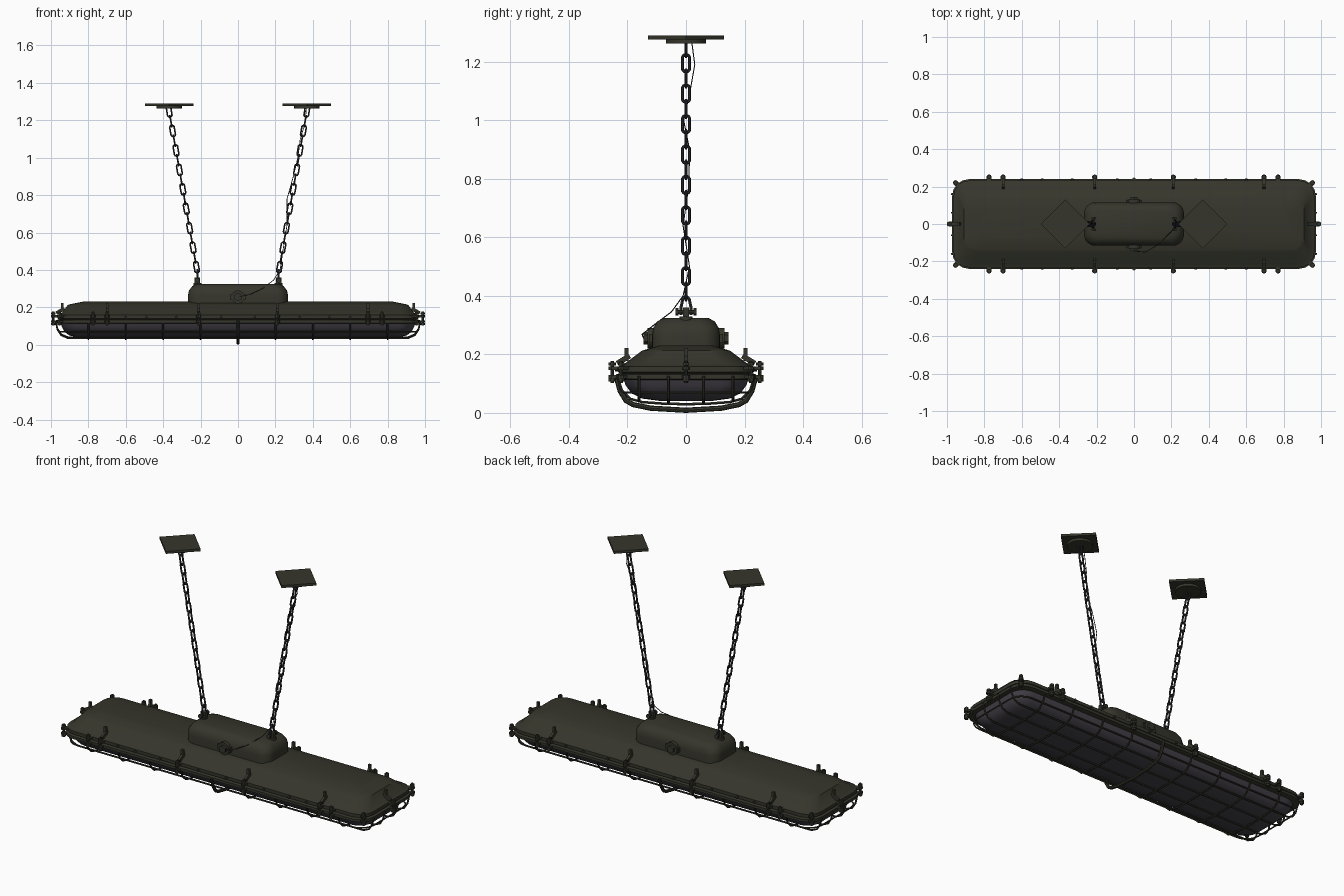
import bpy, bmesh, math
from mathutils import Vector, Matrix

if "Cube" in bpy.data.objects:
    bpy.data.objects.remove(bpy.data.objects["Cube"])

def material(name, col):
    m = bpy.data.materials.new(name)
    m.diffuse_color = (*col, 1)
    m.use_nodes = True
    m.node_tree.nodes["Principled BSDF"].inputs["Base Color"].default_value = m.diffuse_color
    return m

OLIVE = material("dark olive paint", (0.036, 0.036, 0.025))
GLASS = material("smoky grey glass", (0.058, 0.053, 0.066))
STEEL = material("dark steel", (0.030, 0.029, 0.034))

def add(name, bm, mat):
    bmesh.ops.recalc_face_normals(bm, faces=bm.faces)
    me = bpy.data.meshes.new(name)
    bm.to_mesh(me)
    bm.free()
    ob = bpy.data.objects.new(name, me)
    bpy.context.collection.objects.link(ob)
    me.materials.append(mat)
    return ob

def outline(hx, hy, r, z, seg):
    pts = []
    for q, (sx, sy) in enumerate([(1, 1), (-1, 1), (-1, -1), (1, -1)]):
        for k in range(seg + 1):
            a = math.pi / 2 * (q + k / seg)
            pts.append((sx * (hx - r) + r * math.cos(a), sy * (hy - r) + r * math.sin(a), z))
    return pts

def loft(name, rings, mat, seg=4):
    """Stack of rounded rectangles (half x, half y, corner radius, z), capped."""
    bm = bmesh.new()
    loops = [[bm.verts.new(p) for p in outline(*r, seg)] for r in rings]
    n = len(loops[0])
    for a, b in zip(loops, loops[1:]):
        for i in range(n):
            bm.faces.new((a[i], a[(i + 1) % n], b[(i + 1) % n], b[i]))
    bm.faces.new(loops[0])
    bm.faces.new(loops[-1])
    return add(name, bm, mat)

def wires(name, paths, r, mat, closed=False, res=1):
    """Round rods along point paths, turned into one mesh."""
    cu = bpy.data.curves.new(name, 'CURVE')
    cu.dimensions = '3D'
    cu.bevel_depth, cu.bevel_resolution = r, res
    cu.use_fill_caps = True
    for p in paths:
        s = cu.splines.new('POLY')
        s.points.add(len(p) - 1)
        for sp, co in zip(s.points, p):
            sp.co = (*co, 1)
        s.use_cyclic_u = closed
    tmp = bpy.data.objects.new(name + " helper", cu)
    bpy.context.collection.objects.link(tmp)
    dg = bpy.context.evaluated_depsgraph_get()
    me = bpy.data.meshes.new_from_object(tmp.evaluated_get(dg))
    bpy.data.objects.remove(tmp)
    me.materials.clear()
    me.materials.append(mat)
    ob = bpy.data.objects.new(name, me)
    bpy.context.collection.objects.link(ob)
    return ob

def cyl(bm, c, r, h, axis='Z', seg=12, r2=None):
    rot = {'Z': Matrix(), 'X': Matrix.Rotation(math.pi / 2, 4, 'Y'),
           'Y': Matrix.Rotation(math.pi / 2, 4, 'X')}[axis]
    bmesh.ops.create_cone(bm, cap_ends=True, segments=seg, radius1=r, radius2=r if r2 is None else r2,
                          depth=h, matrix=Matrix.Translation(c) @ rot)

def box(bm, c, s, rot=Matrix()):
    bmesh.ops.create_cube(bm, size=1, matrix=Matrix.Translation(c) @ rot @ Matrix.Diagonal((*s, 1)))

# Housing, rim, glass and top box
loft("housing", [(.955, .225, .08, .135), (.965, .233, .085, .14), (.965, .233, .085, .158),
                 (.945, .213, .08, .166), (.91, .15, .07, .213), (.895, .135, .06, .217),
                 (.83, .09, .04, .230)], OLIVE)
loft("cage_rim", [(.96, .228, .085, .113), (.972, .24, .09, .116), (.972, .24, .09, .131),
                  (.96, .228, .085, .135)], OLIVE)
loft("glass_cover", [(.95, .215, .085, .125), (.942, .207, .085, .095), (.925, .185, .08, .066),
                     (.90, .15, .07, .049), (.86, .09, .05, .041)], GLASS, 5)
loft("top_box", [(.267, .116, .06, .212), (.267, .116, .06, .265), (.262, .112, .06, .29),
                 (.245, .098, .055, .313), (.22, .075, .045, .325)], OLIVE, 6)

# Cage: cross wires, lengthwise wires and the heavy centre hoop
half = [(.236, .125), (.218, .075), (.19, .048), (.15, .037), (.07, .031)]
section = half + [(0, .03)] + [(-y, z) for y, z in reversed(half)]
wires("cage_cross_wires", [[(x, y, z) for y, z in section]
      for x in (-.8, -.6, -.4, -.2, .2, .4, .6, .8)], .005, OLIVE)
end = [(.975, .125), (.965, .08), (.945, .05), (.91, .035)]
paths = []
for y, dz in ((-.16, .006), (-.06, 0), (.06, 0), (.16, .006)):
    run = end + [(-x, z) for x, z in reversed(end)]
    paths.append([(x, y, z + dz * (z < .1)) for x, z in run])
wires("cage_long_wires", paths, .005, OLIVE)
wires("cage_side_wires", [outline(.955, .212, .08, .07, 4)], .004, OLIVE, True)
hoop = [(.24, .13), (.225, .075), (.205, .042), (.18, .028), (.12, .016)]
wires("centre_hoop", [[(0, y, z) for y, z in hoop + [(0, .009)] + [(-y, z) for y, z in reversed(hoop)]]],
      .009, OLIVE, res=2)

# Rim clamps: bolt, nuts, lug and strap, placed around the rim
def clamp(bm, x, y, ang, strap):
    part = bmesh.new()
    cyl(part, (0, .013, .14), .006, .075, seg=8)
    for z in (.112, .167):
        cyl(part, (0, .013, z), .012, .011, seg=6)
    for z in (.124, .152):
        cyl(part, (0, .012, z), .014, .012, seg=10)
        box(part, (0, -.004, z), (.026, .03, .012))
    if strap:
        box(part, (0, -.025, .182), (.014, .05, .018), Matrix.Rotation(-.55, 4, 'X'))
        box(part, (0, -.035, .2), (.014, .014, .045))
    part.transform(Matrix.Translation((x, y, 0)) @ Matrix.Rotation(ang, 4, 'Z'))
    me = bpy.data.meshes.new("tmp")
    part.to_mesh(me)
    part.free()
    bm.from_mesh(me)
    bpy.data.meshes.remove(me)

bm = bmesh.new()
for x in (-.775, -.7, -.21, .21, .695, .77):
    for s in (1, -1):
        clamp(bm, x, s * .239, 0 if s > 0 else math.pi, abs(x) < .75)
for s in (1, -1):
    clamp(bm, s * .975, 0, -s * math.pi / 2, True)
    for t in (1, -1):
        clamp(bm, s * .945, t * .212, math.atan2(t, s) - math.pi / 2, False)
add("rim_clamps", bm, OLIVE)

# Small rivets along the rim
bm = bmesh.new()
for x in (-.6, -.49, -.33, -.09, .09, .33, .49, .6):
    for s in (1, -1):
        cyl(bm, (x, s * .235, .149), .007, .014, 'Y', 8)
add("rim_rivets", bm, OLIVE)

# Cable glands on both long sides of the top box
bm = bmesh.new()
for s in (1, -1):
    cyl(bm, (0, s * .12, .255), .035, .024, 'Y', 16)
    cyl(bm, (0, s * .137, .255), .022, .016, 'Y', 6)
    box(bm, (0, s * .118, .255), (.085, .018, .028))
add("cable_glands", bm, OLIVE)

# Chains, shackles and ceiling plates
for s, side in ((-1, "left"), (1, "right")):
    low, high = Vector((s * .222, 0, .415)), Vector((s * .368, 0, 1.247))
    d = (high - low).normalized()
    links = []
    for i in range(17):
        c = low.lerp(high, i / 16)
        w = Vector((0, 1, 0)) if i % 2 else d.cross(Vector((0, 1, 0)))
        link = []
        for k in range(12):
            a = math.tau * (k + .5) / 12
            link.append(c + w * (.0125 * math.cos(a)) +
                        d * (.0125 * math.sin(a) + math.copysign(.018, math.sin(a))))
        links.append(link)
    wires(side + "_chain", links, .005, STEEL, True)

    x = s * .217
    wires(side + "_shackle", [[(x, -.017, .335), (x, -.017, .36), (x, -.011, .39), (x, 0, .4),
                               (x, .011, .39), (x, .017, .36), (x, .017, .335)]], .006, STEEL)
    bm = bmesh.new()
    cyl(bm, (x, 0, .345), .007, .07, 'Y', 8)
    for t in (1, -1):
        cyl(bm, (x, t * .031, .345), .013, .01, 'Y', 6)
    box(bm, (x, 0, .338), (.03, .02, .045))
    cyl(bm, (x, 0, .32), .022, .02)
    add(side + "_chain_lug", bm, OLIVE)

    bm = bmesh.new()
    box(bm, (s * .368, 0, 1.283), (.184, .184, .014), Matrix.Rotation(math.pi / 4, 4, 'Z'))
    cyl(bm, (s * .368, 0, 1.269), .068, .014, seg=24)
    add(side + "_ceiling_plate", bm, OLIVE)

# Thin power cable from the gland up the right chain
wires("power_cable", [[(0, -.145, .255), (.06, -.15, .268), (.13, -.11, .3), (.19, -.05, .345),
      (.225, -.01, .4), (.24, .012, .5), (.262, -.01, .64), (.262, .01, .78), (.296, .012, .9),
      (.32, -.008, 1.0), (.333, .014, 1.1), (.36, .03, 1.19), (.365, .02, 1.265)]], .002, STEEL)

# Smooth shading with sharp edges kept
for ob in bpy.context.scene.objects:
    ob.select_set(True)
    bpy.context.view_layer.objects.active = ob
bpy.ops.object.shade_smooth_by_angle(angle=math.radians(32))
